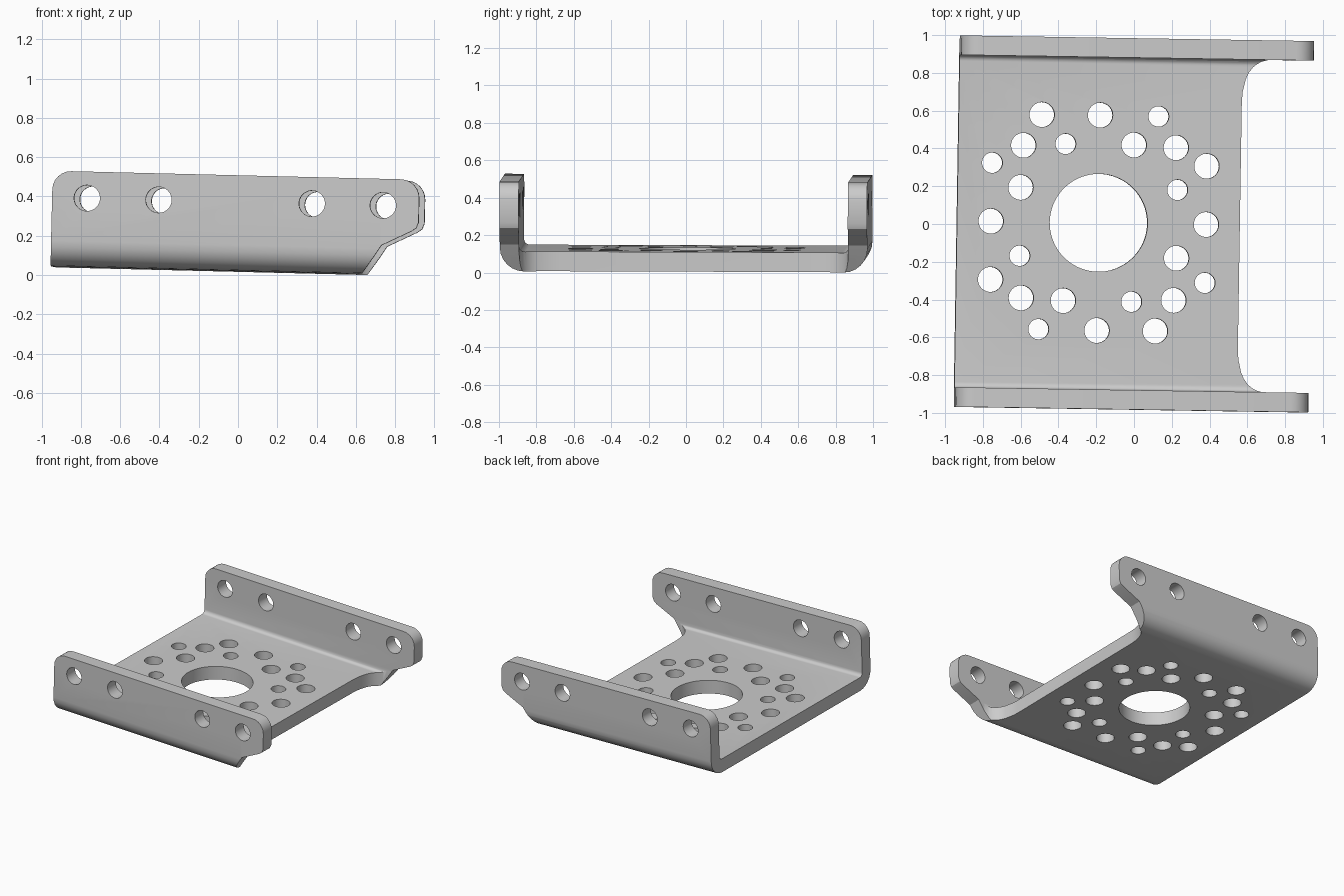
import bpy, bmesh
from math import sin, cos, pi, radians
from mathutils import Vector, Matrix, Euler

if "Cube" in bpy.data.objects:
    bpy.data.objects.remove(bpy.data.objects["Cube"])


def arc(cx, cz, r, a0, a1, n=6):
    return [(cx + r * cos(radians(a0 + (a1 - a0) * i / n)),
             cz + r * sin(radians(a0 + (a1 - a0) * i / n))) for i in range(n + 1)]


def prism(bm, pts, lo, hi, place):
    """Extrude a 2D outline from lo to hi; place maps (u, v, depth) to 3D."""
    face = bm.faces.new([bm.verts.new(place(u, v, lo)) for u, v in pts])
    ext = bmesh.ops.extrude_face_region(bm, geom=[face])["geom"]
    move = Vector(place(0, 0, hi)) - Vector(place(0, 0, lo))
    bmesh.ops.translate(bm, vec=move, verts=[g for g in ext if isinstance(g, bmesh.types.BMVert)])


def along_x(u, v, d): return (d, u, v)
def along_y(u, v, d): return (u, d, v)
def along_z(u, v, d): return (u, v, d)


def circle(x, y, r, n=40):
    return [(x + r * cos(2 * pi * i / n), y + r * sin(2 * pi * i / n)) for i in range(n)]


def finish(name, bm, helper=False):
    bmesh.ops.recalc_face_normals(bm, faces=bm.faces[:])
    me = bpy.data.meshes.new(name)
    bm.to_mesh(me)
    bm.free()
    ob = bpy.data.objects.new(name, me)
    bpy.context.collection.objects.link(ob)
    ob.hide_render = helper
    return ob


# Bent sheet: U cross-section run along x
W, INNER, T = 0.983, 0.88, 0.105
half = [(W, 0.6)] + arc(W - 0.13, 0.13, 0.13, 0, -90)
inner = arc(INNER - 0.03, T + 0.03, 0.03, -90, 0) + [(INNER, 0.6)]
right = inner[::-1]
section = half + [(-y, z) for y, z in half[::-1]] + [(-y, z) for y, z in right] + right[::-1]
bm = bmesh.new()
prism(bm, section, -1.0, 1.0, along_x)
bracket = finish("bracket", bm)

# Flange side outline, used as an intersection
outline = [(-0.94, -0.05), (0.61, -0.05), (0.645, 0.0), (0.703, 0.086), (0.742, 0.147),
           (0.895, 0.223), (0.918, 0.24), (0.929, 0.268)]
outline += arc(0.834, 0.391, 0.095, 0, 90) + arc(-0.845, 0.391, 0.095, 90, 180)
bm = bmesh.new()
prism(bm, outline, -1.2, 1.2, along_y)
side_cutter = finish("side_outline_cutter", bm, True)

# Holes and front notch cutter
bm = bmesh.new()
notch = [(0.558, 0.66), (0.562, 0.71), (0.577, 0.776), (0.592, 0.81), (0.614, 0.84),
         (0.637, 0.858), (0.66, 0.871), (0.692, 0.8795), (1.1, 0.8795)]
prism(bm, notch + [(x, -y) for x, y in notch[::-1]], -0.1, 0.2, along_z)
for x in (-0.762, -0.397, 0.384, 0.746):
    prism(bm, circle(x, 0.351, 0.066), -1.2, 1.2, along_y)
CX, CY = -0.19, 0.004
prism(bm, circle(CX, CY, 0.259, 72), -0.1, 0.2, along_z)
BIG, SMALL = 0.066, 0.054
quarter = [(0, 0.57, BIG), (-0.309, 0.568, BIG), (0.309, 0.568, SMALL),
           (-0.404, 0.404, BIG), (-0.181, 0.415, SMALL), (0.181, 0.415, BIG)]
for k in range(4):
    for x, y, r in quarter:
        p = Matrix.Rotation(k * pi / 2, 2) @ Vector((x, y))
        prism(bm, circle(CX + p.x, CY + p.y, r), -0.1, 0.2, along_z)
hole_cutter = finish("hole_cutter", bm, True)

# Apply the cuts
for cutter, op in ((side_cutter, 'INTERSECT'), (hole_cutter, 'DIFFERENCE')):
    m = bracket.modifiers.new(cutter.name, 'BOOLEAN')
    m.object, m.operation, m.solver = cutter, op, 'EXACT'
bpy.context.view_layer.update()
dg = bpy.context.evaluated_depsgraph_get()
mesh = bpy.data.meshes.new_from_object(bracket.evaluated_get(dg))
bracket.modifiers.clear()
bracket.data = mesh
for c in (side_cutter, hole_cutter):
    bpy.data.objects.remove(c)

# Slight tilt and turn, then stand on the floor, centred
mesh.transform(Euler((radians(-0.2), radians(1.4), radians(-0.92))).to_matrix().to_4x4())
lo = [min(v.co[i] for v in mesh.vertices) for i in range(3)]
hi = [max(v.co[i] for v in mesh.vertices) for i in range(3)]
mesh.transform(Matrix.Translation((-(lo[0] + hi[0]) / 2, -(lo[1] + hi[1]) / 2, -lo[2])))

bpy.context.view_layer.objects.active = bracket
bracket.select_set(True)
bpy.ops.object.shade_smooth_by_angle(angle=radians(30))
